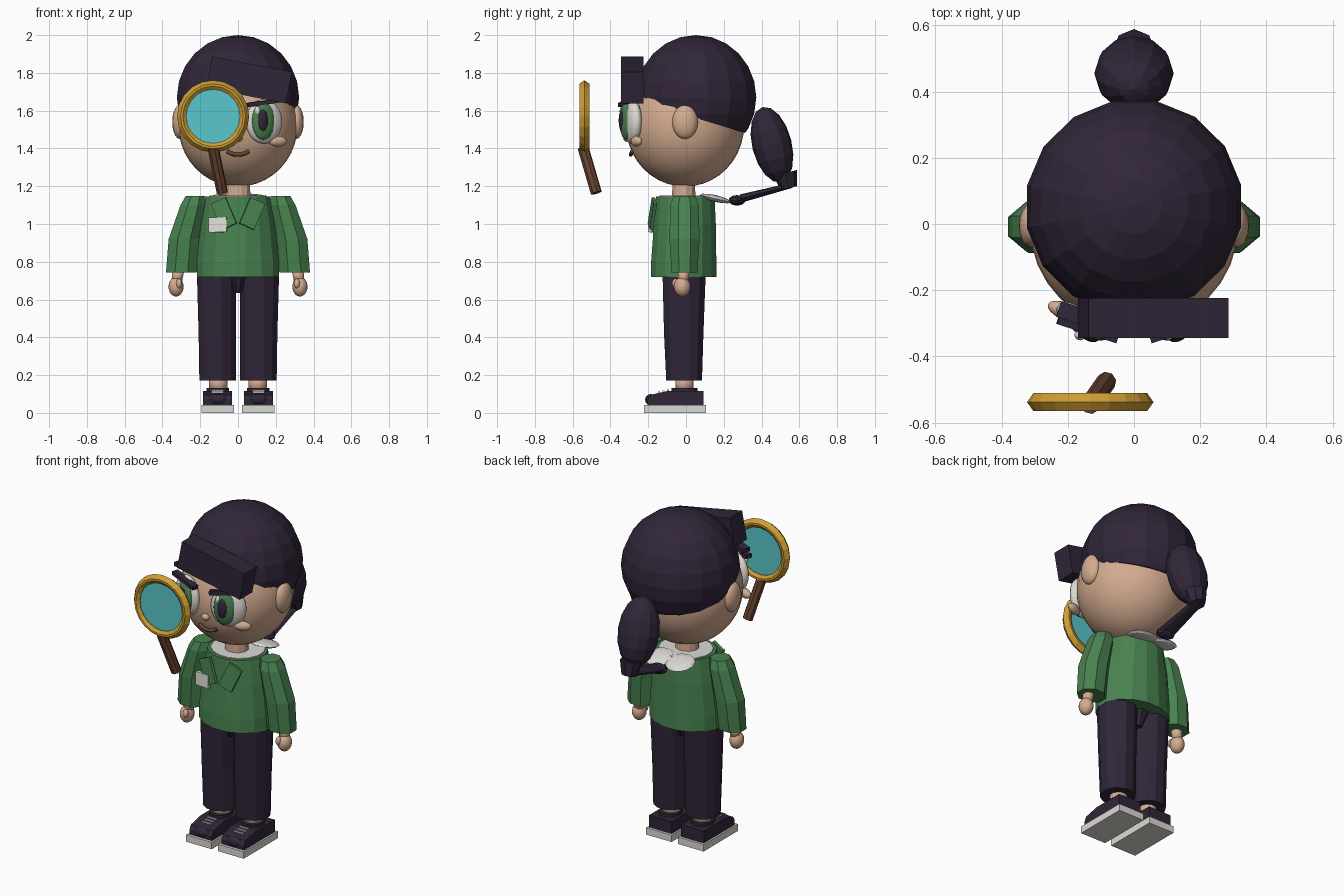
import bpy, bmesh, math
from mathutils import Vector, Matrix, Euler

if "Cube" in bpy.data.objects:
    bpy.data.objects.remove(bpy.data.objects["Cube"])


def mat(name, rgb):
    m = bpy.data.materials.new(name)
    m.diffuse_color = (*rgb, 1)
    m.use_nodes = True
    m.node_tree.nodes["Principled BSDF"].inputs["Base Color"].default_value = m.diffuse_color
    return m


DARK = mat("dark_plum", (0.030, 0.019, 0.040))
GREEN = mat("green", (0.066, 0.225, 0.080))
SKIN = mat("skin", (0.66, 0.41, 0.28))
WHITE = mat("off_white", (0.72, 0.70, 0.66))
GOLD = mat("gold", (0.62, 0.34, 0.035))
TEAL = mat("teal_glass", (0.10, 0.57, 0.60))
BROWN = mat("brown", (0.14, 0.055, 0.030))


def finish(bm, name, m, smooth=False):
    bmesh.ops.recalc_face_normals(bm, faces=bm.faces)
    me = bpy.data.meshes.new(name)
    bm.to_mesh(me)
    bm.free()
    me.materials.append(m)
    for p in me.polygons:
        p.use_smooth = smooth
    ob = bpy.data.objects.new(name, me)
    bpy.context.collection.objects.link(ob)
    return ob


def place(loc, size, rot):
    r = Euler([math.radians(a) for a in rot]).to_matrix().to_4x4()
    return Matrix.Translation(loc) @ r @ Matrix.Diagonal((*size, 1))


def ball(name, m, loc, radii, rot=(0, 0, 0), seg=16, rings=10, smooth=True):
    bm = bmesh.new()
    bmesh.ops.create_uvsphere(bm, u_segments=seg, v_segments=rings, radius=1,
                              matrix=place(loc, radii, rot))
    return finish(bm, name, m, smooth)


def box(name, m, loc, size, rot=(0, 0, 0)):
    bm = bmesh.new()
    bmesh.ops.create_cube(bm, size=1, matrix=place(loc, size, rot))
    return finish(bm, name, m)


def rod(name, m, a, b, r1, r2, n=8, flat=1.0):
    a, b = Vector(a), Vector(b)
    d = b - a
    bm = bmesh.new()
    bmesh.ops.create_cone(
        bm, cap_ends=True, segments=n, radius1=r1, radius2=r2, depth=d.length,
        matrix=Matrix.Translation((a + b) / 2) @ d.to_track_quat('Z', 'Y').to_matrix().to_4x4()
        @ Matrix.Diagonal((1, flat, 1, 1)))
    return finish(bm, name, m)


def loft(name, m, rings, n=12, smooth=False):
    """Skin level elliptical rings (x, y, z, rx, ry) and cap both ends."""
    bm = bmesh.new()
    loops = []
    for x, y, z, rx, ry in rings:
        angles = [2 * math.pi * (i + 0.5) / n for i in range(n)]
        loops.append([bm.verts.new((x + rx * math.cos(t), y + ry * math.sin(t), z)) for t in angles])
    for lo, hi in zip(loops, loops[1:]):
        for i in range(n):
            j = (i + 1) % n
            bm.faces.new((lo[i], lo[j], hi[j], hi[i]))
    bm.faces.new(loops[0])
    bm.faces.new(loops[-1])
    return finish(bm, name, m, smooth)


def extrude_side(name, m, profile, x0, x1):
    """Extrude a (y, z) outline from x0 to x1."""
    bm = bmesh.new()
    f = bm.faces.new([bm.verts.new((x0, y, z)) for y, z in profile])
    ext = bmesh.ops.extrude_face_region(bm, geom=[f])
    moved = [v for v in ext["geom"] if isinstance(v, bmesh.types.BMVert)]
    bmesh.ops.translate(bm, verts=moved, vec=(x1 - x0, 0, 0))
    return finish(bm, name, m)


# Head, neck and nose
ball("head", SKIN, (0, -0.005, 1.52), (0.315, 0.312, 0.322), seg=32, rings=20)
loft("neck", SKIN, [(0, -0.012, 1.10, 0.07, 0.066), (0, -0.012, 1.25, 0.064, 0.06)])
ball("nose", SKIN, (0, -0.312, 1.455), (0.025, 0.02, 0.02))

# Hair cap: sphere trimmed by a sloping plane that drops toward the back
bm = bmesh.new()
bmesh.ops.create_uvsphere(bm, u_segments=16, v_segments=12, radius=1,
                          matrix=place((0, 0.053, 1.67), (0.33, 0.325, 0.33), (0, 0, 11.25)))
cut = bmesh.ops.bisect_plane(bm, geom=bm.verts[:] + bm.edges[:] + bm.faces[:],
                             plane_co=(0, 0.07, 1.555), plane_no=(0, 0.30, 1),
                             clear_inner=True)
bmesh.ops.contextual_create(bm, geom=[e for e in cut["geom_cut"] if isinstance(e, bmesh.types.BMEdge)])
finish(bm, "hair_cap", DARK)

# Swept fringe, ponytail and its curled tip
box("fringe", DARK, (0.058, -0.284, 1.763), (0.43, 0.12, 0.17), (0, 11, 0))
ball("ponytail", DARK, (0, 0.455, 1.42), (0.12, 0.105, 0.205), (14, 0, 0), seg=12, rings=8, smooth=False)
rod("ponytail_end", DARK, (0, 0.525, 1.27), (0, 0.545, 1.19), 0.065, 0.045)
rod("ponytail_curl", DARK, (0, 0.56, 1.205), (0, 0.29, 1.135), 0.035, 0.055, 8, 0.4)
ball("curl_tip", DARK, (0, 0.27, 1.125), (0.06, 0.045, 0.028), seg=8, rings=6, smooth=False)

# Face features, repeated on both sides
for s, side in ((-1, "right"), (1, "left")):
    ball("ear_" + side, SKIN, (s * 0.308, -0.005, 1.54), (0.04, 0.068, 0.09))
    ball("cheek_" + side, SKIN, (s * 0.212, -0.262, 1.438), (0.052, 0.025, 0.028), (0, 0, s * 22))
    yaw = (0, 0, s * 20)
    ball("eye_white_" + side, WHITE, (s * 0.138, -0.287, 1.543), (0.102, 0.045, 0.118), yaw, 20, 12)
    ball("iris_" + side, GREEN, (s * 0.134, -0.318, 1.545), (0.064, 0.028, 0.1), yaw)
    ball("pupil_" + side, DARK, (s * 0.132, -0.337, 1.548), (0.03, 0.018, 0.06), yaw)
    ball("eye_glint_" + side, WHITE, (s * 0.134 - 0.03, -0.337, 1.598), (0.016, 0.014, 0.024), yaw)
    box("upper_lash_" + side, DARK, (s * 0.138, -0.312, 1.643), (0.19, 0.04, 0.022), (0, -s * 8, s * 18))
    box("eyebrow_" + side, DARK, (s * 0.155, -0.28, 1.71), (0.15, 0.05, 0.025), (0, s * 6, s * 18))

# Mouth: a shallow smile tube
cu = bpy.data.curves.new("mouth", 'CURVE')
cu.dimensions = '3D'
cu.bevel_depth = 0.011
cu.bevel_resolution = 2
cu.use_fill_caps = True
sp = cu.splines.new('POLY')
sp.points.add(6)
for i, p in enumerate(sp.points):
    t = i / 3 - 1
    p.co = (0.058 * t, -0.292 + 0.006 * t * t, 1.367 + 0.018 * t * t, 1)
cu.materials.append(BROWN)
bpy.context.collection.objects.link(bpy.data.objects.new("mouth", cu))

# Jacket body with collar
loft("jacket", GREEN, [(0, -0.012, 0.72, 0.222, 0.178), (0, -0.012, 0.80, 0.222, 0.176),
                       (0, -0.006, 1.0, 0.202, 0.167), (0, -0.004, 1.146, 0.172, 0.158)], 16)
loft("collar_lining", WHITE, [(0, 0, 1.14, 0.155, 0.143), (0, 0, 1.151, 0.155, 0.143)], 16)
for s, side in ((-1, "right"), (1, "left")):
    ball("collar_lobe_" + side, WHITE, (s * 0.07, 0.155, 1.135), (0.085, 0.085, 0.018),
         (-13, 0, 0), 12, 6, False)
    box("lapel_" + side, GREEN, (s * 0.075, -0.178, 1.055), (0.085, 0.018, 0.15), (-5, s * 24, s * 8))
box("badge", WHITE, (-0.107, -0.182, 0.995), (0.095, 0.022, 0.078), (-4, -2, -8))

# Arms, hands, trousers and shoes, repeated on both sides
for s, side in ((-1, "right"), (1, "left")):
    loft("sleeve_" + side, GREEN, [(s * 0.300, -0.008, 0.742, 0.088, 0.074),
                                   (s * 0.286, -0.008, 0.92, 0.088, 0.086),
                                   (s * 0.238, -0.008, 1.10, 0.072, 0.082),
                                   (s * 0.225, -0.008, 1.148, 0.056, 0.062)], 8)
    loft("wrist_" + side, SKIN, [(s * 0.325, -0.015, 0.69, 0.03, 0.03),
                                 (s * 0.315, -0.012, 0.76, 0.034, 0.034)], 8, True)
    ball("hand_" + side, SKIN, (s * 0.328, -0.02, 0.668), (0.04, 0.044, 0.052))
    ball("thumb_" + side, SKIN, (s * 0.312, -0.056, 0.685), (0.016, 0.018, 0.026))
    loft("trouser_leg_" + side, DARK, [(s * 0.108, -0.010, 0.172, 0.1, 0.098),
                                       (s * 0.110, -0.012, 0.42, 0.102, 0.108),
                                       (s * 0.113, -0.010, 0.73, 0.108, 0.118)])
    loft("ankle_" + side, SKIN, [(s * 0.105, -0.008, 0.11, 0.05, 0.05),
                                 (s * 0.105, -0.008, 0.20, 0.05, 0.05)], 12, True)
    cx = s * 0.108
    extrude_side("sole_" + side, WHITE, [(-0.222, 0), (0.107, 0), (0.107, 0.042), (-0.222, 0.042)],
                 cx - 0.086, cx + 0.086)
    extrude_side("shoe_" + side, DARK, [(-0.205, 0.042), (0.092, 0.042), (0.092, 0.115),
                                        (-0.10, 0.115), (-0.19, 0.095), (-0.205, 0.07)],
                 cx - 0.076, cx + 0.076)
    loft("shoe_collar_" + side, DARK, [(cx, -0.008, 0.11, 0.062, 0.072),
                                       (cx, -0.008, 0.132, 0.062, 0.072)])
    ball("toe_cap_" + side, DARK, (cx, -0.185, 0.07), (0.06, 0.032, 0.03), seg=12, rings=6, smooth=False)
    for k in range(3):
        box(f"lace_{side}_{k}", WHITE, (cx, -0.095 - 0.024 * k, 0.118 - 0.005 * k), (0.062, 0.009, 0.009))
loft("trouser_seat", DARK, [(0, -0.010, 0.635, 0.03, 0.07), (0, -0.012, 0.73, 0.075, 0.115)])

# Magnifying glass: faceted ring spun around the lens axis
C = Vector((-0.132, -0.538, 1.57))
profile = [(0.143, -0.014), (0.160, -0.027), (0.172, -0.027), (0.191, 0),
           (0.172, 0.027), (0.160, 0.027), (0.143, 0.014)]
bm = bmesh.new()
N = 20
loops = []
for i in range(N):
    t = 2 * math.pi * i / N
    loops.append([bm.verts.new(C + Vector((r * math.cos(t), d, r * math.sin(t)))) for r, d in profile])
for i in range(N):
    a, b = loops[i], loops[(i + 1) % N]
    for k in range(len(profile)):
        q = (k + 1) % len(profile)
        bm.faces.new((a[k], a[q], b[q], b[k]))
finish(bm, "magnifier_rim", GOLD)
rod("magnifier_lens", TEAL, C + Vector((0, -0.010, 0)), C + Vector((0, 0.010, 0)), 0.147, 0.147, 20)
rod("magnifier_handle", BROWN, (-0.132, -0.545, 1.405), (-0.083, -0.475, 1.165), 0.030, 0.030, 8)
